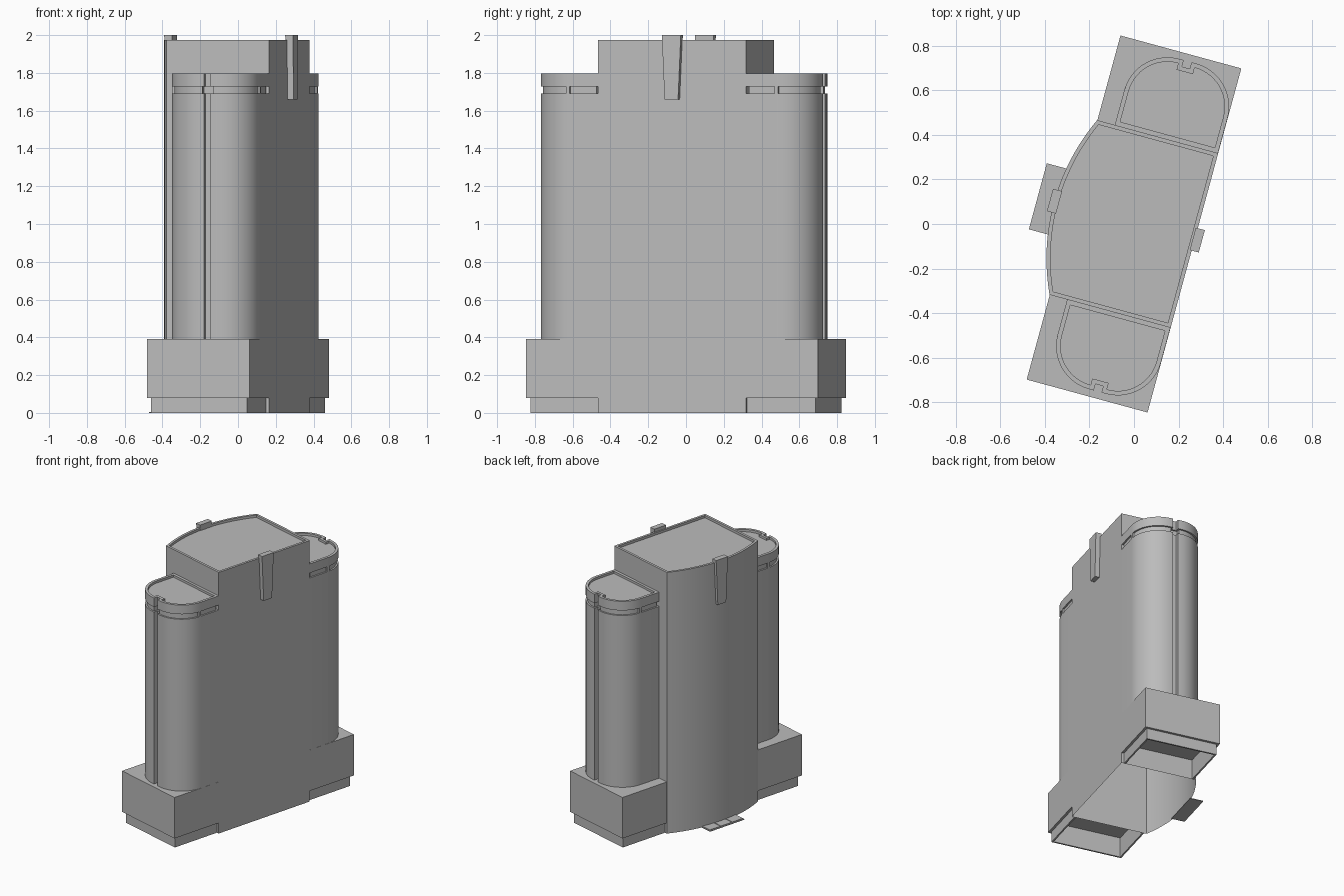
import bpy, bmesh, math

cube = bpy.data.objects.get("Cube")
if cube:
    bpy.data.objects.remove(cube, do_unlink=True)

TURN = math.radians(-15.25)   # whole building is turned on its plot
HALF = 0.406                  # half length of the central block
SIDE = 0.281                  # flat side of the building

grey = bpy.data.materials.new("plain grey")
grey.use_nodes = True
colour = (0.5, 0.5, 0.5, 1)
grey.diffuse_color = colour
grey.node_tree.nodes["Principled BSDF"].inputs["Base Color"].default_value = colour


def loft(name, loops, start=True, end=True):
    """Skin a stack of (outline, height) loops that share one point count."""
    bm = bmesh.new()
    rings = [[bm.verts.new((x, y, z)) for x, y in pts] for pts, z in loops]
    n = len(rings[0])
    for a, b in zip(rings, rings[1:]):
        for i in range(n):
            j = (i + 1) % n
            bm.faces.new((a[i], a[j], b[j], b[i]))
    if start:
        bm.faces.new(rings[0][::-1])
    if end:
        bm.faces.new(rings[-1])
    bmesh.ops.recalc_face_normals(bm, faces=bm.faces)
    mesh = bpy.data.meshes.new(name)
    bm.to_mesh(mesh)
    bm.free()
    mesh.materials.append(grey)
    obj = bpy.data.objects.new(name, mesh)
    bpy.context.collection.objects.link(obj)
    obj.rotation_euler.z = TURN
    bpy.ops.object.select_all(action='DESELECT')
    obj.select_set(True)
    bpy.context.view_layer.objects.active = obj
    bpy.ops.object.shade_smooth_by_angle(angle=math.radians(30))
    return obj


def rect(x0, x1, y0, y1):
    return [(x0, y0), (x1, y0), (x1, y1), (x0, y1)]


def block_outline(inset):
    """Rectangle with one long side bowed outwards."""
    radius, centre, h = 0.961 - inset, 0.589, HALF - inset
    pts = [(SIDE - inset, -h), (SIDE - inset, h)]
    for i in range(25):
        y = h - 2 * h * i / 24
        pts.append((centre - math.sqrt(radius ** 2 - y ** 2), y))
    return pts


def tower_outline(inset, sign):
    """Round-cornered end with a small notch in the middle."""
    r, cy = 0.2 - inset, 0.568
    tip, mid, half = cy + r, 0.04, 0.018 + inset
    deep = tip - 0.03

    def arc(cx, a0):
        angles = [math.radians(a0 + 90 * i / 14) for i in range(15)]
        return [(cx + r * math.cos(a), cy + r * math.sin(a)) for a in angles]

    pts = [(SIDE - 0.001 - inset, HALF + inset)] + arc(0.08, 0)
    pts += [(mid + half, tip), (mid + half, deep), (mid - half, deep), (mid - half, tip)]
    pts += arc(0, 90) + [(-0.2 + inset, HALF + inset)]
    return [(x, sign * y) for x, y in pts]


def podium_outline(inset, sign):
    a, b = sorted((sign * HALF, sign * (0.8 - inset)))
    return rect(-SIDE + inset, SIDE - inset, a, b)


# Central block: open underneath, shallow parapet on the roof
loft("central_block", [(block_outline(0), 0), (block_outline(0), 1.975),
                       (block_outline(0.018), 1.975), (block_outline(0.018), 1.957)],
     start=False)

for sign, label in ((-1, "front"), (1, "back")):
    # Podium with recessed hollow foot
    steps = [(0.03, 0.15), (0.03, 0), (0.018, 0), (0.018, 0.08), (0, 0.08), (0, 0.39)]
    loft(label + "_podium", [(podium_outline(i, sign), z) for i, z in steps])

    # Rounded tower with a groove below its rimmed cap
    steps = [(0, 0.39), (0, 1.69), (0.012, 1.69), (0.012, 1.728),
             (0, 1.728), (0, 1.797), (0.02, 1.797), (0.02, 1.78)]
    loft(label + "_tower", [(tower_outline(i, sign), z) for i, z in steps])

    # Posts bridging the groove
    for x, side in ((SIDE - 0.008, "left"), (-0.193, "right")):
        y = sign * 0.572
        post = rect(x - 0.007, x + 0.007, y - 0.01, y + 0.01)
        loft(f"{label}_{side}_groove_post", [(post, 1.69), (post, 1.728)])

# Tapered fins at the top of both long sides
for name, x0, x1 in (("flat_side_fin", 0.272, 0.314), ("bowed_side_fin", -0.392, -0.35)):
    loft(name, [(rect(x0, x1, -0.032, 0.042), 1.66), (rect(x0, x1, -0.047, 0.057), 2)])

# Entrance step: a thin slab with three paving plates
slab = rect(-0.449, -0.35, -0.147, 0.16)
loft("entrance_step", [(slab, 0), (slab, 0.005)])
for i in range(3):
    y = -0.14 + i * 0.1
    plate = rect(-0.44, -0.36, y, y + 0.093)
    loft(f"entrance_plate_{i + 1}", [(plate, 0.005), (plate, 0.009)])
